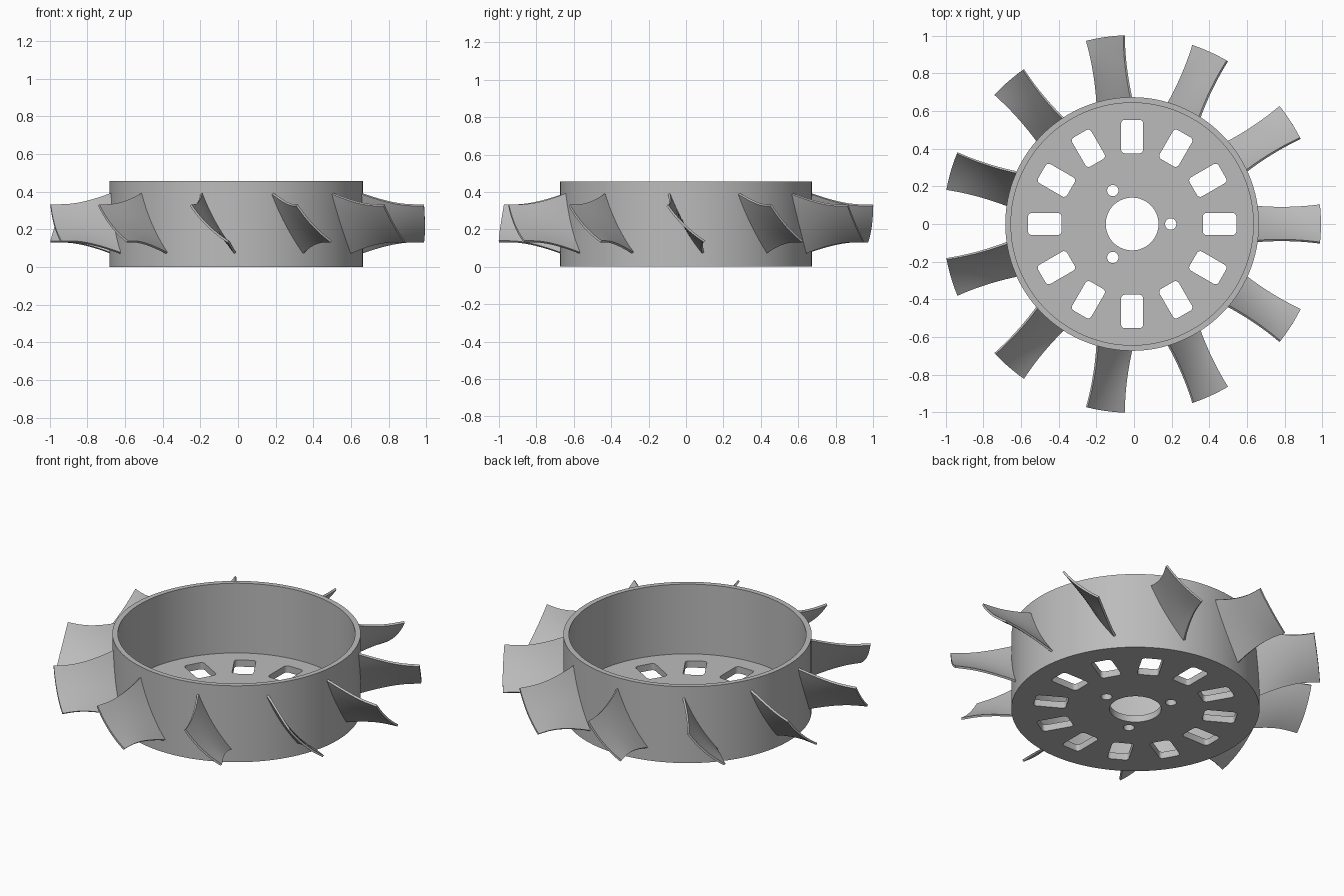
import bpy, bmesh, math
from mathutils import Matrix, Vector

if "Cube" in bpy.data.objects:
    bpy.data.objects.remove(bpy.data.objects["Cube"])

CENTRE = Vector((-0.01, 0, 0))
HUB_R, HUB_IN, HUB_H, FLOOR = 0.673, 0.643, 0.457, 0.04
TIP_R, MID_Z, BLADES = 1.002, 0.232, 11

grey = bpy.data.materials.new("plain grey")
grey.use_nodes = True
colour = (0.5, 0.5, 0.5, 1)
grey.diffuse_color = colour
grey.node_tree.nodes["Principled BSDF"].inputs["Base Color"].default_value = colour


def make_object(name, bm):
    bmesh.ops.recalc_face_normals(bm, faces=bm.faces)
    mesh = bpy.data.meshes.new(name)
    bm.to_mesh(mesh)
    bm.free()
    mesh.materials.append(grey)
    obj = bpy.data.objects.new(name, mesh)
    bpy.context.collection.objects.link(obj)
    obj.location = CENTRE
    return obj


def activate(obj):
    bpy.ops.object.select_all(action='DESELECT')
    obj.select_set(True)
    bpy.context.view_layer.objects.active = obj


def add_prism(bm, outline, z0, z1):
    """Closed upright prism over a flat outline."""
    face = bm.faces.new([bm.verts.new((x, y, z0)) for x, y in outline])
    top = bmesh.ops.extrude_face_region(bm, geom=[face])["geom"]
    bmesh.ops.translate(bm, vec=(0, 0, z1 - z0),
                        verts=[v for v in top if isinstance(v, bmesh.types.BMVert)])


def circle(r, n, cx=0, cy=0):
    return [(cx + r * math.cos(math.tau * i / n), cy + r * math.sin(math.tau * i / n))
            for i in range(n)]


def rounded_slot(cx, length, width, r, angle):
    pts = []
    for k, (sx, sy) in enumerate([(1, 1), (-1, 1), (-1, -1), (1, -1)]):
        for j in range(6):
            a = (k + j / 5) * math.pi / 2
            p = Vector((cx + sx * (length / 2 - r) + r * math.cos(a),
                        sy * (width / 2 - r) + r * math.sin(a), 0))
            p = Matrix.Rotation(angle, 3, 'Z') @ p
            pts.append((p.x, p.y))
    return pts


# Hub: open cup spun from its wall profile
bm = bmesh.new()
profile = [(0, 0), (HUB_R, 0), (HUB_R, HUB_H), (HUB_IN, HUB_H), (HUB_IN, FLOOR), (0, FLOOR)]
verts = [bm.verts.new((x, 0, z)) for x, z in profile]
edges = [bm.edges.new(pair) for pair in zip(verts, verts[1:])]
bmesh.ops.spin(bm, geom=verts + edges, axis=(0, 0, 1), cent=(0, 0, 0),
               angle=math.tau, steps=128)
bmesh.ops.remove_doubles(bm, verts=bm.verts, dist=0.0005)
bmesh.ops.dissolve_limit(bm, angle_limit=0.001, verts=bm.verts, edges=bm.edges)
hub = make_object("hub", bm)

# Cutter: shaft bore, three bolt holes and twelve vent slots
bm = bmesh.new()
add_prism(bm, circle(0.14, 64), -0.1, 0.2)
for i in range(3):
    a = math.tau * i / 3
    add_prism(bm, circle(0.03, 32, 0.205 * math.cos(a), 0.205 * math.sin(a)), -0.1, 0.2)
for i in range(12):
    add_prism(bm, rounded_slot(0.464, 0.178, 0.117, 0.02, math.tau * i / 12), -0.1, 0.2)
cutter = make_object("floor_cutter", bm)
cutter.hide_render = True

activate(hub)
cut = hub.modifiers.new("floor openings", 'BOOLEAN')
cut.operation, cut.solver, cut.object = 'DIFFERENCE', 'EXACT', cutter
bpy.context.view_layer.update()
bpy.ops.object.modifier_apply(modifier=cut.name)
bpy.data.objects.remove(cutter)
activate(hub)
bpy.ops.object.shade_smooth_by_angle(angle=math.radians(30))


def blade_point(u, v, side):
    """u runs root to tip, v runs from the upper to the lower edge."""
    r = HUB_R - 0.015 + (TIP_R - HUB_R + 0.015) * u
    ease = min(u / 0.85, 1)
    ease = ease * (1.6 - 0.2 * ease - 0.4 * ease * ease)
    half_z = 0.163 + (0.097 - 0.163) * ease
    half_y = 0.092 - 0.03 * u + 0.038 * u * u
    chord = Vector((half_y, -half_z)).normalized()
    normal = Vector((-chord.y, chord.x))
    bow = -0.014 * (1 - v * v) + side * 0.006
    y = half_y * v + normal.x * bow
    z = MID_Z - half_z * v + normal.y * bow
    return Vector((math.sqrt(r * r - y * y), y, z))


# Blades: thin, twisted and slightly cambered sheets round the hub
NU, NV = 14, 12
for b in range(BLADES):
    bm = bmesh.new()
    turn = Matrix.Rotation(math.tau * b / BLADES, 3, 'Z')
    grid = {(s, i, j): bm.verts.new(turn @ blade_point(i / NU, 2 * j / NV - 1, s))
            for s in (-1, 1) for i in range(NU + 1) for j in range(NV + 1)}
    for s in (-1, 1):
        for i in range(NU):
            for j in range(NV):
                bm.faces.new([grid[s, i, j], grid[s, i + 1, j],
                              grid[s, i + 1, j + 1], grid[s, i, j + 1]])
    # Close the rim between the two skins
    rim = [e for e in bm.edges if e.is_boundary]
    bmesh.ops.bridge_loops(bm, edges=rim)
    blade = make_object(f"blade_{b + 1}", bm)
    activate(blade)
    bpy.ops.object.shade_smooth_by_angle(angle=math.radians(35))
